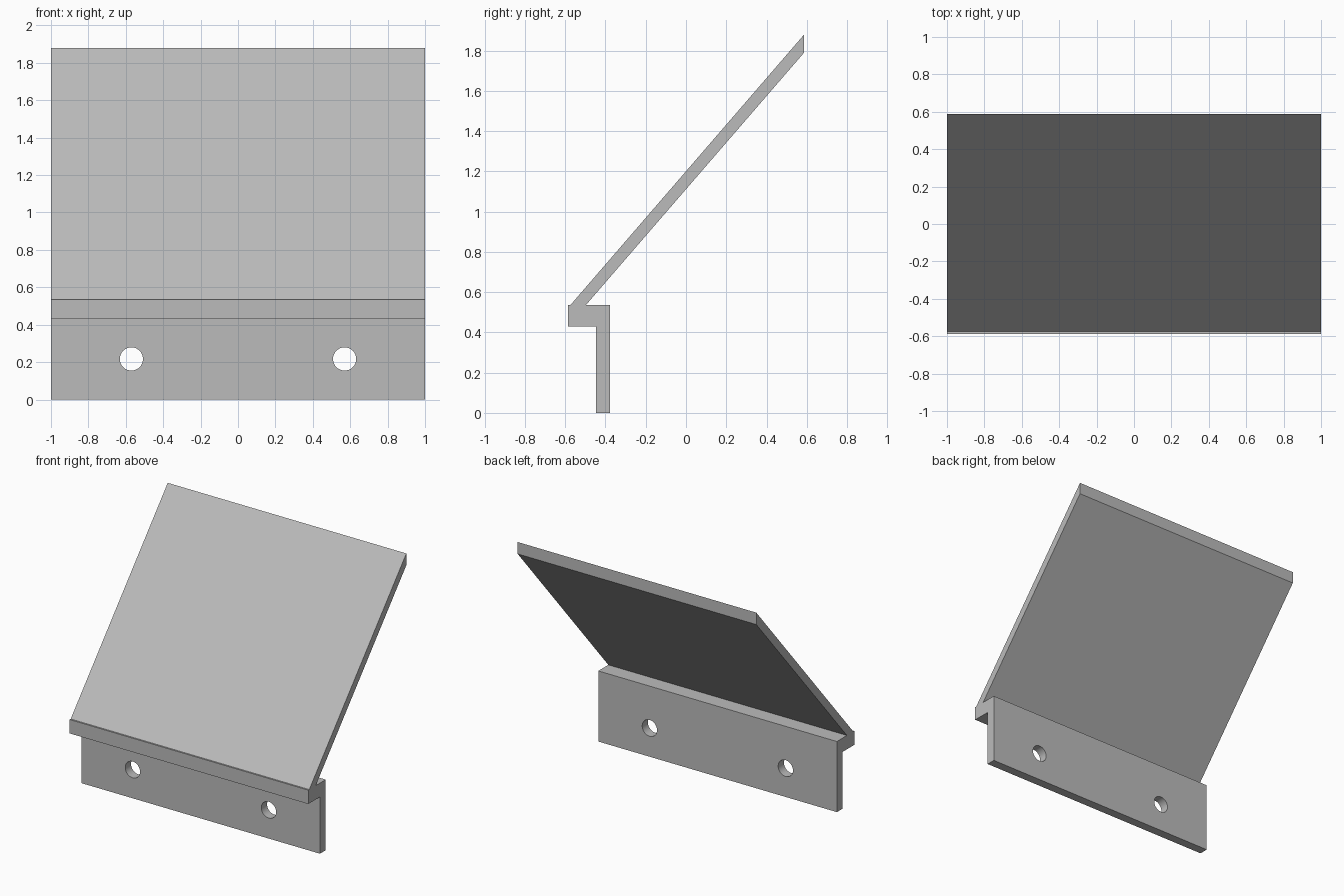
import bpy
import bmesh
import math

if "Cube" in bpy.data.objects:
    bpy.data.objects.remove(bpy.data.objects["Cube"], do_unlink=True)

# Single flat grey
grey = bpy.data.materials.new("plain_grey")
grey.use_nodes = True
colour = (0.5, 0.5, 0.5, 1)
grey.diffuse_color = colour
grey.node_tree.nodes["Principled BSDF"].inputs["Base Color"].default_value = colour

HALF_WIDTH = 1.0
HOLE_X, HOLE_Z, HOLE_RADIUS = 0.57, 0.217, 0.062

# Side profile (y, z): ledge, sloping panel, hanging mounting flange
profile = [
    (-0.587, 0.43), (-0.587, 0.535), (-0.575, 0.535),
    (0.587, 1.88), (0.587, 1.79), (-0.498, 0.535),
    (-0.378, 0.535), (-0.378, 0), (-0.447, 0), (-0.447, 0.43),
]

# Extrude the profile across the width
bm = bmesh.new()
side = bm.faces.new([bm.verts.new((-HALF_WIDTH, y, z)) for y, z in profile])
grown = bmesh.ops.extrude_face_region(bm, geom=[side])
moved = [v for v in grown["geom"] if isinstance(v, bmesh.types.BMVert)]
bmesh.ops.translate(bm, verts=moved, vec=(2 * HALF_WIDTH, 0, 0))
bmesh.ops.recalc_face_normals(bm, faces=bm.faces)
mesh = bpy.data.meshes.new("sloped_panel_bracket")
bm.to_mesh(mesh)
bm.free()
mesh.materials.append(grey)
bracket = bpy.data.objects.new("sloped_panel_bracket", mesh)
bpy.context.collection.objects.link(bracket)

# Screw holes through the flange
bpy.context.view_layer.objects.active = bracket
for x in (-HOLE_X, HOLE_X):
    bpy.ops.mesh.primitive_cylinder_add(
        vertices=48, radius=HOLE_RADIUS, depth=0.3,
        location=(x, -0.41, HOLE_Z), rotation=(math.pi / 2, 0, 0))
    cutter = bpy.context.object
    cutter.name = "hole_cutter"
    cutter.hide_render = True
    cutter.data.materials.append(grey)
    bpy.context.view_layer.objects.active = bracket
    cut = bracket.modifiers.new("screw_hole", "BOOLEAN")
    cut.operation = "DIFFERENCE"
    cut.solver = "EXACT"
    cut.object = cutter
    bpy.ops.object.modifier_apply(modifier=cut.name)
    bpy.data.objects.remove(cutter, do_unlink=True)

# Smooth hole walls, keep the edges sharp
bpy.ops.object.select_all(action="DESELECT")
bracket.select_set(True)
bpy.ops.object.shade_smooth_by_angle(angle=math.radians(30))
